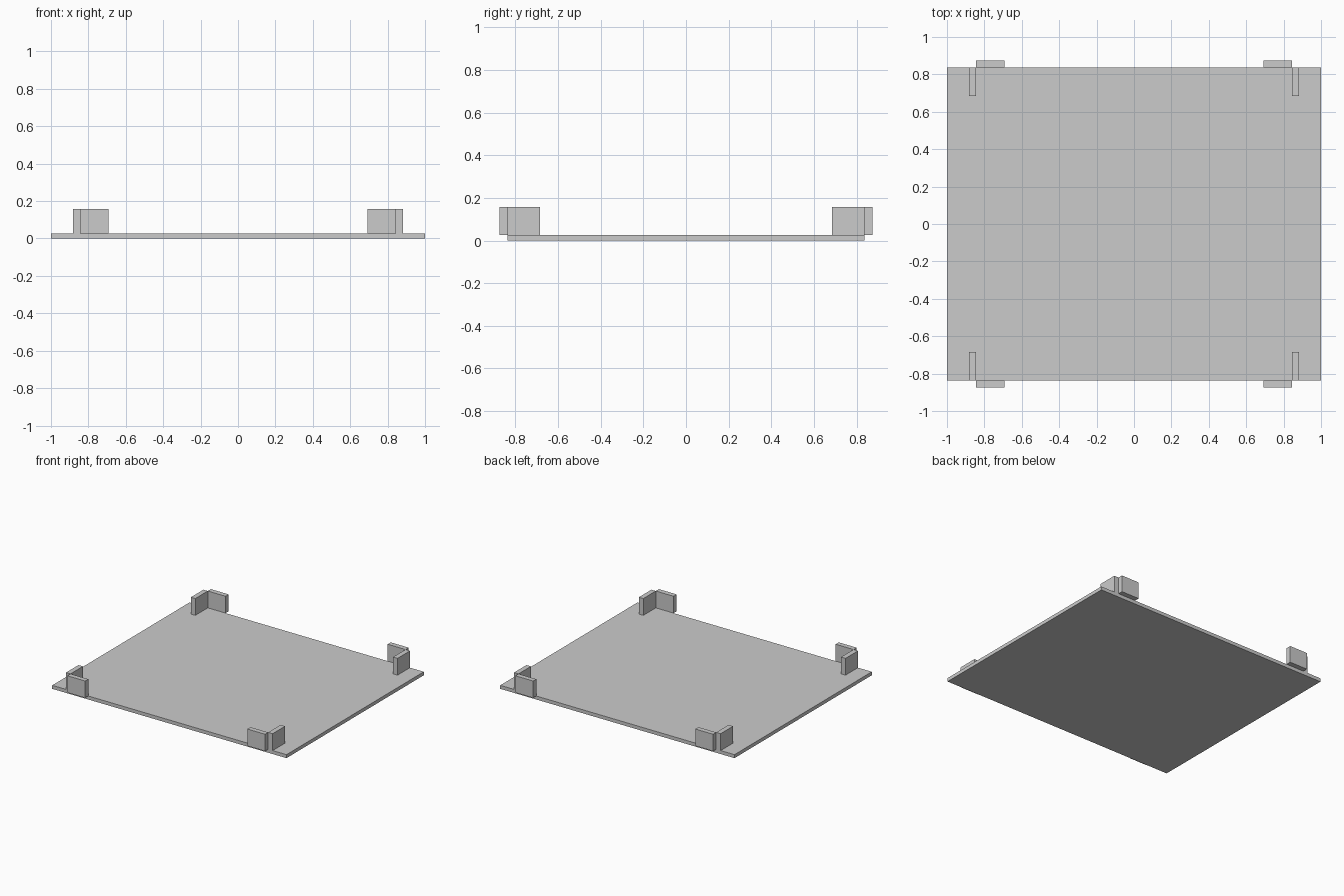
import bpy
import bmesh
from mathutils import Matrix, Vector

cube = bpy.data.objects.get("Cube")
if cube:
    bpy.data.objects.remove(cube, do_unlink=True)

# Single plain grey
grey = bpy.data.materials.new("plain_grey")
grey.use_nodes = True
colour = (0.6, 0.6, 0.6, 1.0)
grey.diffuse_color = colour
grey.node_tree.nodes["Principled BSDF"].inputs["Base Color"].default_value = colour


def box(name, low, high):
    """Add a flat-shaded box between two opposite corners."""
    low, high = Vector(low), Vector(high)
    bm = bmesh.new()
    place = Matrix.Translation((low + high) / 2) @ Matrix.Diagonal((high - low).to_4d())
    bmesh.ops.create_cube(bm, size=1, matrix=place)
    mesh = bpy.data.meshes.new(name)
    bm.to_mesh(mesh)
    bm.free()
    mesh.materials.append(grey)
    obj = bpy.data.objects.new(name, mesh)
    bpy.context.collection.objects.link(obj)
    return obj


HALF_DEPTH = 0.837   # half depth of the base plate
PLATE_TOP = 0.027
TAB_TOP = 0.157
TAB_THICK = 0.038
TAB_LENGTH = 0.152
CORNER_X = 0.844     # where the two tabs of a corner meet

# Base plate
box("base_plate", (-1, -HALF_DEPTH, 0), (1, HALF_DEPTH, PLATE_TOP))

# Corner tabs: one set standing on the plate, one just outside its edge
side_tab = box("side_tabs",
               (CORNER_X, HALF_DEPTH - TAB_LENGTH, PLATE_TOP),
               (CORNER_X + TAB_THICK, HALF_DEPTH, TAB_TOP))
edge_tab = box("edge_tabs",
               (CORNER_X - TAB_LENGTH, HALF_DEPTH, PLATE_TOP),
               (CORNER_X, HALF_DEPTH + TAB_THICK, TAB_TOP))

# Repeat the tabs at all four corners
for tab in (side_tab, edge_tab):
    mirror = tab.modifiers.new("four_corners", "MIRROR")
    mirror.use_axis = (True, True, False)
    mirror.use_mirror_merge = False
